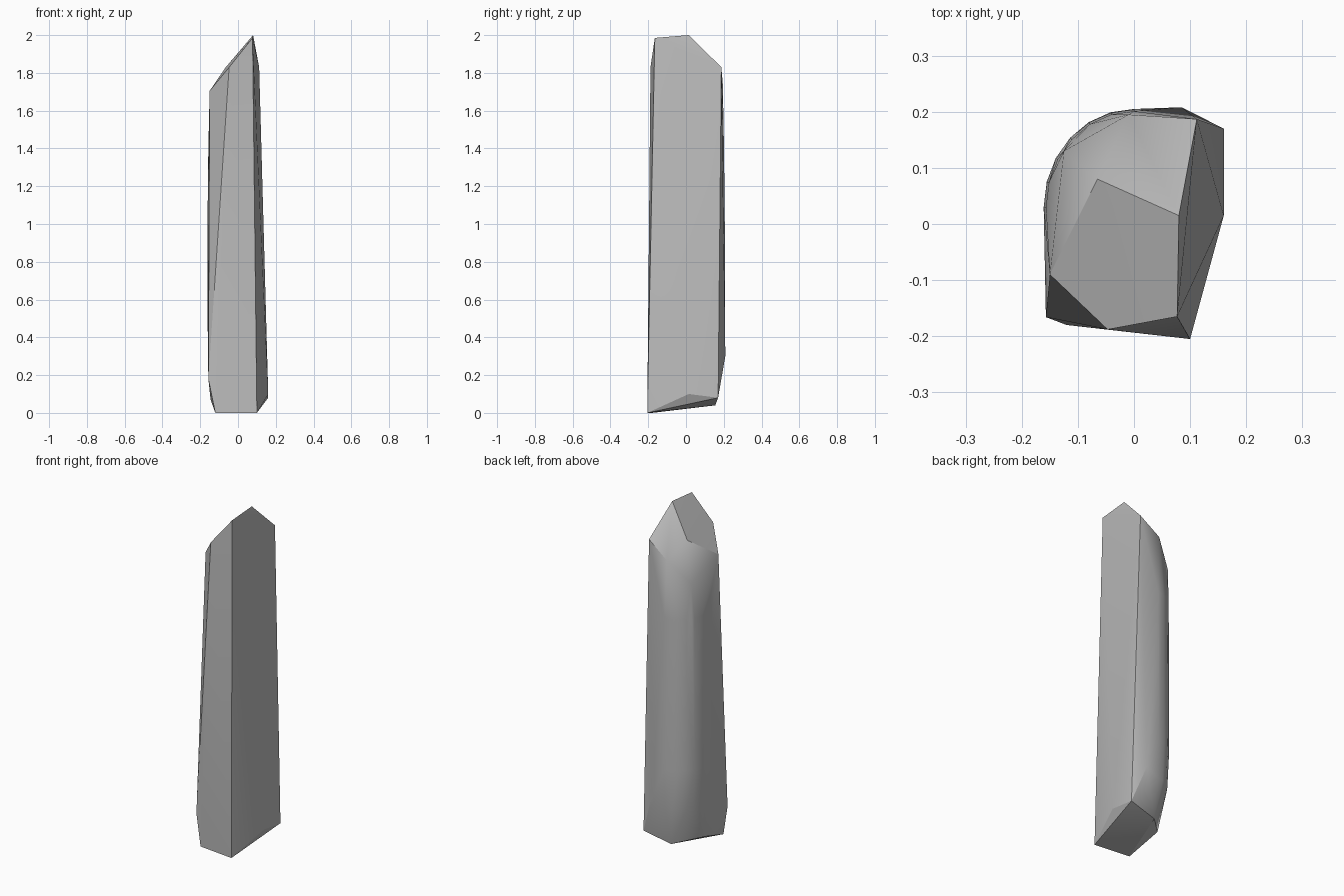
import bpy, bmesh, math

cube = bpy.data.objects.get("Cube")
if cube:
    bpy.data.objects.remove(cube)

# One stone colour
stone = bpy.data.materials.new("grey stone")
stone.use_nodes = True
stone.diffuse_color = (0.5, 0.5, 0.5, 1)
stone.node_tree.nodes["Principled BSDF"].inputs["Base Color"].default_value = (0.5, 0.5, 0.5, 1)

# Slanted tip: ridge, then the corners of the two cut faces
tip = [(0.08, 0.015, 2.0), (0.077, -0.165, 1.985), (0.112, 0.187, 1.83),
       (-0.047, -0.188, 1.83), (-0.065, 0.08, 1.83), (-0.15, -0.09, 1.705),
       (-0.01, 0.195, 1.74), (-0.125, 0.13, 1.61)]

# Chipped foot
foot = [(0.1, -0.205, 0), (-0.12, -0.18, 0), (-0.157, -0.166, 0.18),
        (0.16, 0.17, 0.08), (0.16, 0.015, 0.1), (-0.01, 0.155, 0.04),
        (-0.145, 0.02, 0.07), (0.085, 0.208, 0.3)]

# Rounded rear corner, an arc repeated up the shaft
corner = []
for z, inset in ((0.27, 0.01), (0.5, 0.0), (1.05, 0.0), (1.4, 0.004)):
    for i in range(7):
        a = math.radians(90 + 15 * i)
        corner.append((0.0 + (0.161 - inset) * math.cos(a),
                       0.03 + (0.175 - inset) * math.sin(a), z))

# Wrap the points in one faceted shell
bm = bmesh.new()
for p in tip + foot + corner:
    bm.verts.new(p)
hull = bmesh.ops.convex_hull(bm, input=bm.verts[:])
spare = {g for g in hull["geom_interior"] + hull["geom_unused"] if isinstance(g, bmesh.types.BMVert)}
bmesh.ops.delete(bm, geom=list(spare), context='VERTS')
bmesh.ops.dissolve_limit(bm, angle_limit=math.radians(1), verts=bm.verts[:], edges=bm.edges[:])
bmesh.ops.recalc_face_normals(bm, faces=bm.faces[:])

mesh = bpy.data.meshes.new("stone_pillar")
bm.to_mesh(mesh)
bm.free()
mesh.materials.append(stone)
pillar = bpy.data.objects.new("stone_pillar", mesh)
bpy.context.collection.objects.link(pillar)

# Smooth the rounded corner, keep the cut edges crisp
bpy.context.view_layer.objects.active = pillar
pillar.select_set(True)
bpy.ops.object.shade_smooth_by_angle(angle=math.radians(25))
